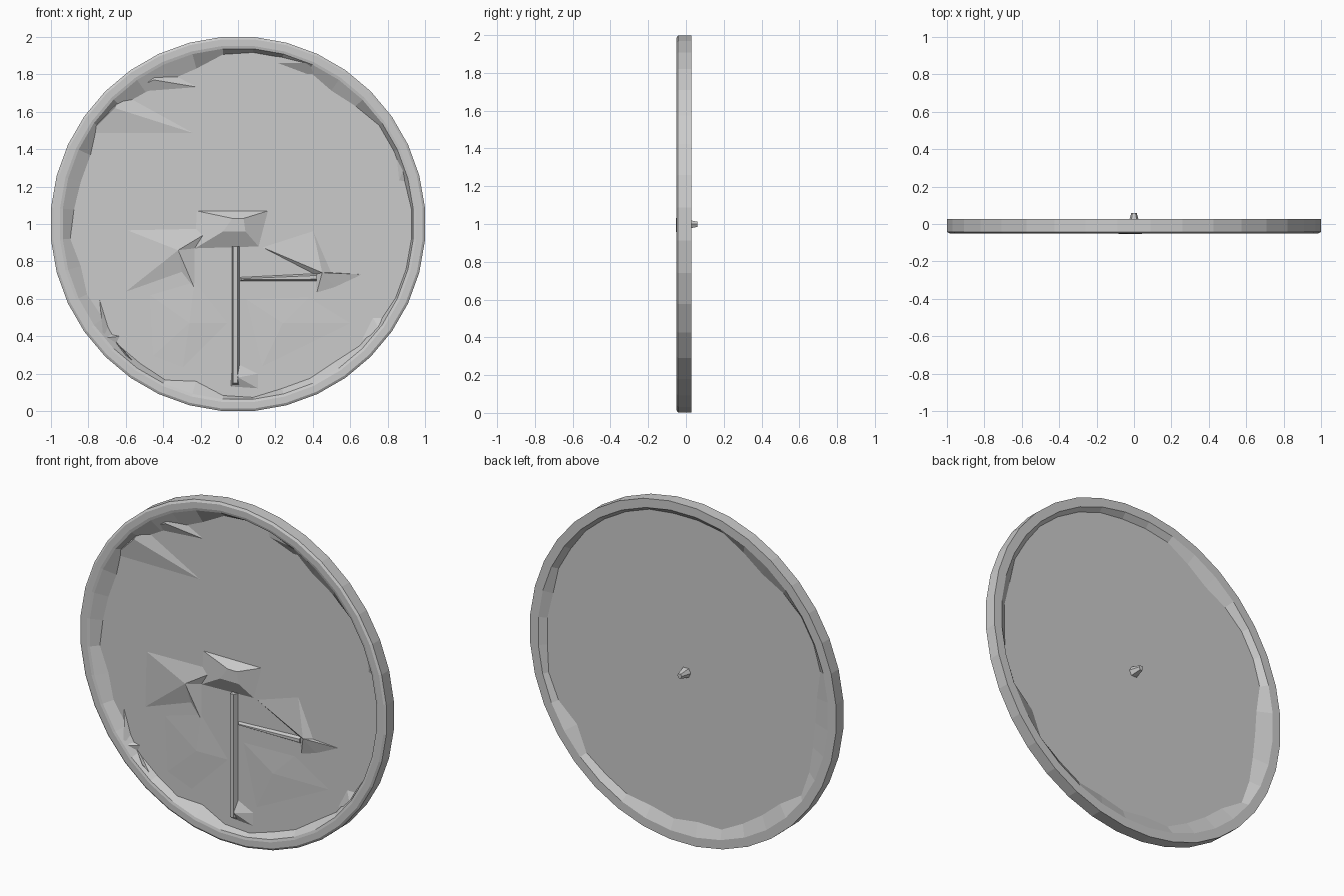
import bpy, bmesh
from math import sin, cos, pi

if "Cube" in bpy.data.objects:
    bpy.data.objects.remove(bpy.data.objects["Cube"])

N = 36
FRONT, BACK = -0.05, 0.028      # rim faces
PF, PB = -0.010, 0.0            # recessed panel faces


def finish(name, bm):
    bmesh.ops.recalc_face_normals(bm, faces=bm.faces[:])
    me = bpy.data.meshes.new(name)
    bm.to_mesh(me)
    bm.free()
    ob = bpy.data.objects.new(name, me)
    bpy.context.collection.objects.link(ob)
    return ob


def ring(bm, radius, y):
    # radius: number or one value per side, clockwise from the top as seen from the front
    out = []
    for i in range(N):
        a = 2 * pi * (i + 0.5) / N
        r = radius[i] if isinstance(radius, list) else radius
        out.append(bm.verts.new((r * sin(a), y, 1 + r * cos(a))))
    return out


def bridge(bm, a, b):
    for i in range(N):
        j = (i + 1) % N
        bm.faces.new((a[i], a[j], b[j], b[i]))


# Disc: faceted rim whose uneven inner wall slopes to a thin recessed panel
inner = [.92, .92, .90, .87, .89, .92, .92, .92, .93,
         .93, .93, .93, .92, .92, .90, .91, .91, .93,
         .92, .87, .92, .91, .91, .88, .89, .87, .90,
         .88, .87, .87, .92, .89, .86, .85, .86, .91]
back_inner = inner[7:] + inner[:7]
bm = bmesh.new()
loops = [ring(bm, inner, PF),
         ring(bm, 0.94, FRONT + 0.004),
         ring(bm, 0.955, FRONT),
         ring(bm, 0.99, FRONT),
         ring(bm, 1.003, FRONT + 0.008),
         ring(bm, 1.003, BACK),
         ring(bm, 0.95, BACK),
         ring(bm, back_inner, PB)]
for a, b in zip(loops, loops[1:]):
    bridge(bm, a, b)
bm.faces.new(loops[0])
bm.faces.new(loops[-1])
finish("rimmed_disc", bm)


def facet(name, outline, peak):
    # low pyramid rising from the panel toward the front
    bm = bmesh.new()
    base = [bm.verts.new((x, PF + 0.001, z)) for x, z in outline]
    top = bm.verts.new((peak[0], peak[2], peak[1]))
    for i, v in enumerate(base):
        bm.faces.new((v, base[(i + 1) % len(base)], top))
    bm.faces.new(base[::-1])
    finish(name, bm)


def frustum(name, base, top, y0, y1):
    # two matching outlines in x, z joined from y0 to y1
    bm = bmesh.new()
    a = [bm.verts.new((x, y0, z)) for x, z in base]
    b = [bm.verts.new((x, y1, z)) for x, z in top]
    for i in range(len(a)):
        j = (i + 1) % len(a)
        bm.faces.new((a[i], a[j], b[j], b[i]))
    bm.faces.new(a)
    bm.faces.new(b)
    finish(name, bm)


# Central crossed relief
frustum("relief_hub",
        [(-.22, 1.07), (.16, 1.07), (.11, .88), (-.23, .87)],
        [(-.03, 1.03), (.03, 1.03), (.04, .96), (-.08, .96)], PF, -0.053)
frustum("relief_post",
        [(-.032, .88), (.008, .88), (.008, .14), (-.032, .14)],
        [(-.026, .88), (-.004, .88), (-.004, .15), (-.026, .15)], PF, -0.036)
facet("relief_left_wing",
      [(-.60, .97), (-.12, .98), (-.23, .87), (-.23, .65), (-.30, .74), (-.61, .63)],
      (-.32, .86, -.038))
facet("relief_right_wing",
      [(.12, .88), (.40, .97), (.50, .74), (.67, .73), (.52, .66), (.42, .63), (.41, .73)],
      (.45, .74, -.036))
frustum("relief_right_arm",
        [(.01, .715), (.42, .735), (.42, .695), (.01, .695)],
        [(.02, .708), (.42, .725), (.42, .705), (.02, .702)], PF, -0.026)
facet("relief_foot", [(-.03, .27), (.11, .20), (.11, .12), (-.04, .13)], (0, .18, -.036))

# Shallow fields beside the post
facet("lower_left_field", [(-.50, .64), (-.23, .72), (-.03, .47), (-.30, .20), (-.48, .27)],
      (-.26, .47, -.017))
facet("lower_right_field", [(.01, .62), (.40, .63), (.66, .47), (.11, .20)],
      (.24, .47, -.016))

# Wedges leaning from the rim onto the panel
for i, (pts, peak) in enumerate([
        ([(-.44, 1.85), (-.21, 1.73), (-.60, 1.70)], (-.45, 1.77, -.034)),
        ([(-.62, 1.70), (-.22, 1.48), (-.80, 1.48)], (-.66, 1.62, -.030)),
        ([(.20, 1.90), (.46, 1.80), (.37, 1.80), (.21, 1.86)], (.36, 1.86, -.045)),
        ([(.84, 1.42), (.92, 1.22), (.86, 1.23)], (.90, 1.33, -.040)),
        ([(.72, .50), (.80, .50), (.66, .38)], (.76, .43, -.040)),
        ([(-.74, .60), (-.72, .42), (-.63, .40), (-.66, .34)], (-.72, .39, -.040)),
        ([(-.66, .38), (-.50, .20), (-.60, .27)], (-.60, .31, -.040))]):
    facet(f"rim_wedge_{i + 1}", pts, peak)

# Small stud at the back centre
frustum("back_stud",
        [(-.032, 1.0), (-.018, 1.025), (.018, 1.025), (.032, 1.0), (.018, .972), (-.018, .972)],
        [(-.014, 1.0), (-.008, 1.012), (.008, 1.012), (.014, 1.0), (.008, .985), (-.008, .985)],
        PB - 0.002, 0.06)
